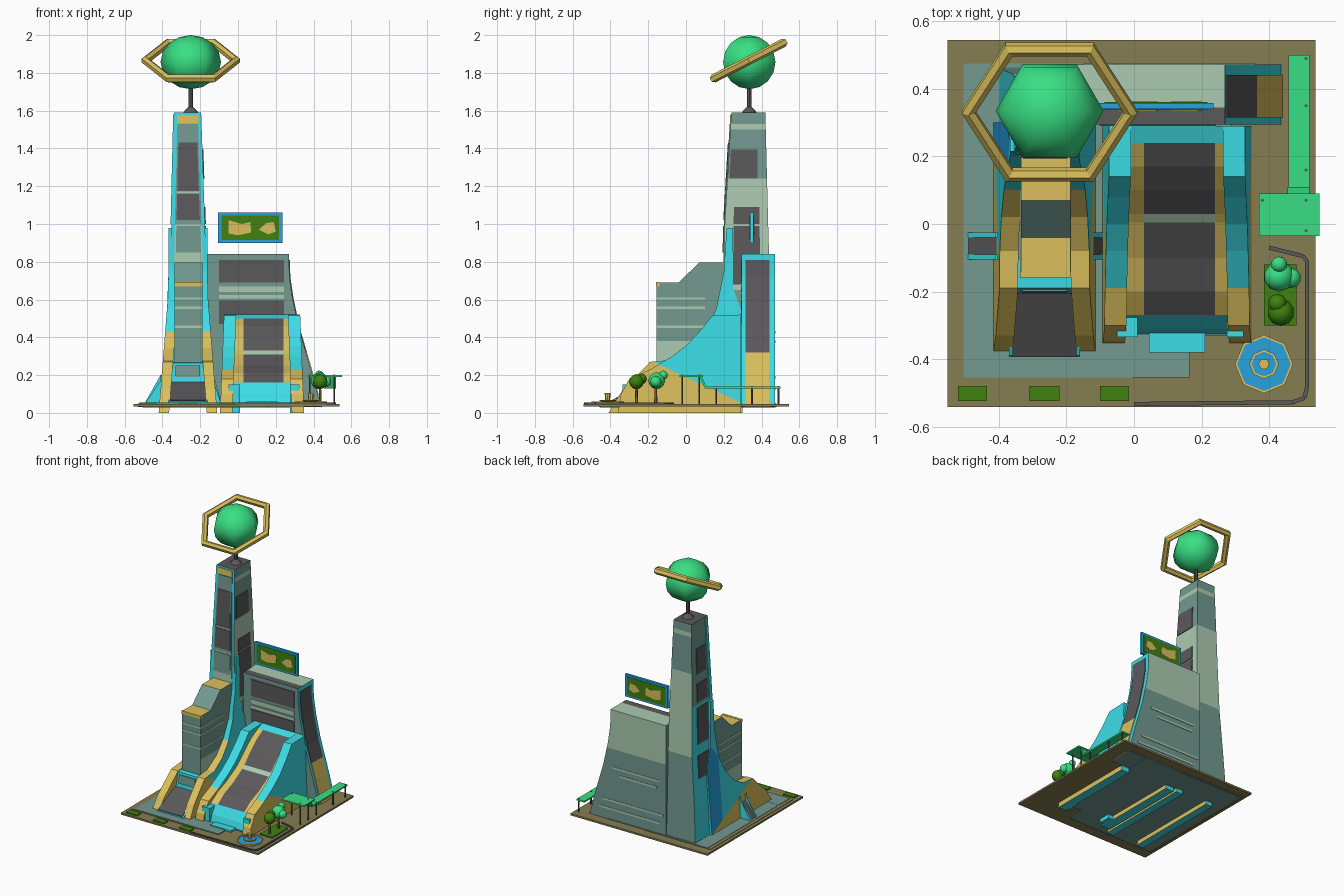
import bpy, bmesh, math
from mathutils import Vector

if "Cube" in bpy.data.objects:
    bpy.data.objects.remove(bpy.data.objects["Cube"])

def material(name, r, g, b):
    m = bpy.data.materials.new(name)
    m.diffuse_color = (r, g, b, 1)
    m.use_nodes = True
    m.node_tree.nodes["Principled BSDF"].inputs["Base Color"].default_value = m.diffuse_color
    return m

MATS = [material(*c) for c in (
    ("cyan", .05, .80, .88), ("gold", .71, .53, .11), ("teal", .17, .32, .28),
    ("pale_green", .41, .60, .44), ("charcoal", .105, .10, .105), ("green", .04, .74, .23),
    ("leaf_green", .05, .22, .005), ("olive", .235, .205, .085), ("blue", .02, .36, .74))]
CYAN, GOLD, TEAL, PALE, DARK, GREEN, LEAF, OLIVE, BLUE = range(9)

def finish(name, bm, rule, smooth=False):
    """rule: a colour index, or a function of (centre, normal)"""
    bmesh.ops.recalc_face_normals(bm, faces=bm.faces)
    for f in bm.faces:
        f.material_index = rule(f.calc_center_median(), f.normal) if callable(rule) else rule
        f.smooth = smooth
    me = bpy.data.meshes.new(name)
    bm.to_mesh(me)
    bm.free()
    for m in MATS:
        me.materials.append(m)
    ob = bpy.data.objects.new(name, me)
    bpy.context.collection.objects.link(ob)
    return ob

def cut(bm, co, no):
    bmesh.ops.bisect_plane(bm, geom=bm.verts[:] + bm.edges[:] + bm.faces[:], plane_co=co, plane_no=no)

def prism(name, pts, a, b, axis, rule, cuts=(), shear=None):
    """extrude a profile along x (points are y,z) or y (points are x,z)"""
    bm = bmesh.new()
    put = (lambda p, t: (t, p[0], p[1])) if axis == 'x' else (lambda p, t: (p[0], t, p[1]))
    A = [bm.verts.new(put(p, a)) for p in pts]
    B = [bm.verts.new(put(p, b)) for p in pts]
    bm.faces.new(A)
    bm.faces.new(B[::-1])
    for i in range(len(pts)):
        j = (i + 1) % len(pts)
        bm.faces.new((A[i], B[i], B[j], A[j]))
    bm.normal_update()
    bmesh.ops.triangulate(bm, faces=[f for f in bm.faces if len(f.verts) > 4])
    for co, no in cuts:
        cut(bm, co, no)
    if shear:
        for v in bm.verts:
            v.co.x += shear(v.co.z)
    return finish(name, bm, rule)

def box(name, x0, x1, y0, y1, z0, z1, rule):
    return prism(name, [(x0, z0), (x1, z0), (x1, z1), (x0, z1)], y0, y1, 'y', rule)

def plate(name, corners, rule, t=.006):
    """thin panel over four corners, both sides of its plane"""
    q = [Vector(c) for c in corners]
    n = (q[1] - q[0]).cross(q[2] - q[0]).normalized() * t / 2
    bm = bmesh.new()
    A = [bm.verts.new(c + n) for c in q]
    B = [bm.verts.new(c - n) for c in q]
    bm.faces.new(A)
    bm.faces.new(B[::-1])
    for i in range(4):
        bm.faces.new((A[i], B[i], B[(i + 1) % 4], A[(i + 1) % 4]))
    return finish(name, bm, rule)

def cone(name, x, y, z0, z1, r0, r1, seg, rule):
    bm = bmesh.new()
    bmesh.ops.create_cone(bm, cap_ends=True, segments=seg, radius1=r0, radius2=r1, depth=z1 - z0)
    bmesh.ops.translate(bm, verts=bm.verts, vec=(x, y, (z0 + z1) / 2))
    return finish(name, bm, rule)

def torus(name, loc, R, r, seg, sides, rule, tilt=0):
    bm = bmesh.new()
    P = [[bm.verts.new(((R + r * math.cos(b)) * math.cos(a), (R + r * math.cos(b)) * math.sin(a), r * math.sin(b)))
          for b in [math.tau * (j + .5) / sides for j in range(sides)]]
         for a in [math.tau * i / seg for i in range(seg)]]
    for i in range(seg):
        for j in range(sides):
            k, l = (i + 1) % seg, (j + 1) % sides
            bm.faces.new((P[i][j], P[k][j], P[k][l], P[i][l]))
    ob = finish(name, bm, rule)
    ob.location = loc
    ob.rotation_euler.x = tilt
    return ob

# ground plates
box("base_plate", -.552, .538, -.542, .545, .035, .048, OLIVE)
box("plaza_border", -.53, -.005, -.46, .48, .03, .051, OLIVE)
box("plaza_floor", -.505, .29, -.33, .475, .028, .053, TEAL)
box("plaza_front", -.505, .165, -.455, -.33, .028, .054, TEAL)

# tower: lofted sections (z, x0, x1, y0, y1)
SEC = [(.03, -.40, -.135, .15, .465), (.3, -.385, -.15, .19, .455), (.65, -.36, -.165, .2, .445),
       (1.0, -.352, -.175, .205, .435), (1.59, -.338, -.195, .24, .42)]
def tower_at(z):
    for s, e in zip(SEC, SEC[1:]):
        if z <= e[0]:
            t = (z - s[0]) / (e[0] - s[0])
            return [s[i] + t * (e[i] - s[i]) for i in range(1, 5)]
def tower_rule(c, n):
    if n.z > .8: return DARK
    if n.y < -.6: return CYAN
    if n.x < -.6: return CYAN if c.z < 1.0 else TEAL
    if n.x > .6 and c.z < .65: return TEAL
    return PALE if .65 < c.z < 1.24 or 1.5 < c.z < 1.53 else TEAL
bm = bmesh.new()
rings = []
for z in (.03, .3, .65, .85, 1.0, 1.24, 1.5, 1.53, 1.59):
    x0, x1, y0, y1 = tower_at(z)
    rings.append([bm.verts.new(p) for p in ((x0, y0, z), (x1, y0, z), (x1, y1, z), (x0, y1, z))])
for a, b in zip(rings, rings[1:]):
    for i in range(4):
        bm.faces.new((a[i], a[(i + 1) % 4], b[(i + 1) % 4], b[i]))
bm.faces.new(rings[0])
bm.faces.new(rings[-1])
finish("tower", bm, tower_rule)

# tower panels on the front and on both sides
def front_panel(name, z0, z1, ins, rule, lift=.002):
    a, b = tower_at(z0), tower_at(z1)
    plate(name, [(a[0] + ins, a[2] - lift, z0), (a[1] - ins, a[2] - lift, z0),
                 (b[1] - ins, b[2] - lift, z1), (b[0] + ins, b[2] - lift, z1)], rule)
def side_panel(name, side, z0, z1, f0, f1, rule):
    P = []
    for z, f in ((z0, f0), (z0, f1), (z1, f1), (z1, f0)):
        s = tower_at(z)
        P.append((s[side] + (.002 if side else -.002), s[2] + f * (s[3] - s[2]), z))
    plate(name, P, rule)
front_panel("tower_face_low", .79, 1.0, .018, PALE)
front_panel("tower_face_high", 1.0, 1.53, .018, TEAL)
front_panel("tower_gold_cap", 1.535, 1.578, .016, GOLD)
for z0, z1, m in ((.85, .99, TEAL), (1.02, 1.16, DARK), (1.175, 1.43, DARK)):
    front_panel("tower_window", z0, z1, .026, m, .006)
front_panel("tower_stripe", 1.162, 1.173, .022, PALE, .006)
side_panel("right_window", 1, 1.24, 1.395, .05, .76, DARK)
side_panel("right_panel", 1, .68, .99, .2, .8, DARK)
side_panel("right_panel_top", 1, 1.0, 1.09, .2, .8, DARK)
for z0, z1 in ((.48, .64), (.72, .98), (1.02, 1.15), (1.22, 1.4)):
    side_panel("left_window", 0, z0, z1, .25, .75, DARK)
side_panel("left_front_edge", 0, 1.0, 1.58, .02, .16, CYAN)

# globe on its stem, with a tilted ring
cone("stem_foot", -.25, .335, 1.585, 1.62, .045, .014, 8, DARK)
cone("stem", -.25, .335, 1.61, 1.74, .013, .013, 8, DARK)
bm = bmesh.new()
bmesh.ops.create_uvsphere(bm, u_segments=6, v_segments=8, radius=.16)
for v in bm.verts:  # corners of the hexagon point along x
    v.co = Vector((-.25 + v.co.y, .335 + v.co.x, 1.857 + v.co.z * .895))
finish("globe", bm, GREEN, True)
torus("globe_ring", (-.25, .332, 1.865), .24, .023, 6, 6, GOLD, math.radians(27))

# stepped block before the tower
prism("stepped_block", [(-.155, .05), (.24, .05), (.24, .795), (.07, .795), (-.04, .69), (-.155, .69)],
      -.335, -.188, 'x', lambda c, n: GOLD if n.z > .9 else PALE if c.z < .38 and abs(n.x) > .5 else TEAL,
      [((0, 0, .38), (0, 0, 1))])
box("step_trim", -.337, -.186, -.158, -.14, .67, .692, GOLD)
for z in (.55, .6, .45):
    box("step_stripe", -.337, -.186, -.157, .1, z, z + .012, PALE)

# tower buttress fins: cyan above a sloping line, gold below
LINE = [((0, -.13, .25), (0, .19, .41))]
def below(c):
    return (c.y + .13) * .19 + (c.z - .25) * .41 < 0
fin = [(-.41, 0), (-.33, .13), (-.19, .27), (-.08, .28), (.02, .34), (.1, .43), (.16, .55),
       (.2, .75), (.215, .98), (.25, .98), (.25, .66), (.3, .52), (.3, 0)]
for name, x0, x1, s in (("left_fin", -.42, -.365, 1), ("right_fin", -.165, -.11, -1)):
    def fin_rule(c, n, s=s):
        if abs(n.x) > .8:
            if below(c): return GOLD
            return BLUE if s > 0 and c.y > .17 and c.z < .6 else CYAN
        return GOLD if n.z > -.5 and c.z < .46 and c.y < .2 else CYAN
    prism(name, fin, x0, x1, 'x', fin_rule, LINE + [((0, .17, 0), (0, 1, 0))],
          lambda z, s=s: s * .052 * min(z / .65, 1))
# entrance with a dark ramp
prism("entrance", [(-.4, .03), (-.39, .06), (-.2, .16), (-.19, .265), (-.1, .27), (-.1, .03)], -.37, -.16, 'x', CYAN)
plate("entrance_ramp", [(-.36, -.392, .065), (-.17, -.392, .065), (-.17, -.205, .162), (-.36, -.205, .162)], DARK)
plate("entrance_panel", [(-.33, -.202, .19), (-.2, -.202, .19), (-.2, -.197, .25), (-.33, -.197, .25)], TEAL)
# side dormers
for x0, x1, xd in ((-.5, -.39, -.41), (-.085, -.14, -.13)):
    for y in (-.105, -.04):
        prism("dormer_cheek", [(x0, .04), (xd, .04), (xd, .2), (x1, .2)], y, y + .015, 'y', CYAN)
    prism("dormer_glass", [(x0, .04), (x1, .04), (x1, .18)], -.09, -.04, 'y', DARK)

# sloping hall: three deck lanes between two rails
deck = [(.29, .52), (.24, .50), (.17, .46), (.1, .4), (.03, .33), (.005, .31), (-.1, .25), (-.2, .21),
        (-.27, .16), (-.31, .1), (-.33, .04), (.29, .04)]
def lane(m, stripe):
    def rule(c, n):
        if abs(n.x) > .9 or n.z < .1 or not -.27 < c.y < .24: return CYAN
        return stripe if .005 < c.y < .03 else m
    return rule
prism("hall_glass_lane", deck, .03, .24, 'x', lane(DARK, PALE))
for x0, x1 in ((-.03, .03), (.24, .286)):
    prism("hall_gold_lane", deck, x0, x1, 'x', lane(GOLD, GOLD))
rail = [(.29, .52), (.14, .515), (.08, .44), (.0, .355), (-.08, .295), (-.19, .23), (-.3, .18), (-.345, .1), (-.36, 0), (.29, 0)]
for x0, x1, s in ((-.095, -.03, 1), (.285, .35, -1)):
    prism("hall_rail", rail, x0, x1, 'x',
          lambda c, n: GOLD if (abs(n.x) > .8 and below(c)) or (abs(n.x) < .8 and c.y < -.19 and c.z > .02) else CYAN,
          LINE, lambda z, s=s: s * .04 * z)
for x0, x1 in ((-.05, .01), (.275, .325)):
    box("hall_leg", x0, x1, -.335, -.25, 0, .15, CYAN)
box("hall_doorstep", .045, .21, -.38, -.3, .04, .06, CYAN)

# flared rear building
flare = [(.44, .03), (.395, .2), (.36, .32), (.325, .44), (.29, .6), (.272, .72), (.27, .84)]
def rear_rule(c, n):
    if n.z > .8: return DARK if c.y < .345 else PALE
    if n.x > .5: return CYAN
    return PALE if n.y > .5 and c.z > .56 else TEAL
prism("rear_building", [(-.17, .03)] + flare + [(-.17, .84)], .295, .472, 'y', rear_rule,
      [((0, 0, .56), (0, 0, 1)), ((0, .345, 0), (0, 1, 0))])
for (xa, za), (xb, zb) in zip(flare, flare[1:]):
    zt = min(zb, .81)
    plate("rear_side_panel", [(xa + .002, .315, za), (xa + .002, .442, za), (xb + .002, .442, zt), (xb + .002, .315, zt)],
          GOLD if zb < .33 else DARK)
for z0, z1, m in ((.69, .81, DARK), (.64, .67, PALE), (.605, .625, PALE), (.47, .595, DARK)):
    box("rear_front_panel", -.1, .243, .29, .298, z0, z1, m)
for z, x0, x1 in ((.42, -.12, .25), (.37, -.1, .2), (.18, -.15, .33), (.12, -.12, .36)):
    box("rear_back_stripe", x0, x1, .47, .475, z, z + .014, PALE)

# billboard with map shapes on both faces
box("sign_frame", -.105, .235, .34, .358, .9, 1.06, lambda c, n: CYAN if abs(n.x) > .5 else BLUE)
box("sign_screen", -.088, .218, .337, .361, .914, 1.046, LEAF)
for pts in ([(-.05, .95), (.0, .94), (.07, .955), (.065, 1.01), (.02, 1.0), (-.05, 1.02)],
            [(.11, .97), (.16, .945), (.2, .96), (.19, 1.01), (.15, 1.005)]):
    prism("sign_map_patch", pts, .335, .363, 'y', GOLD)

# green canopy walk
box("canopy_high", .37, .55, -.035, .09, .19, .2, GREEN)
prism("canopy_slope", [(.07, .195), (.1, .13), (.11, .135), (.08, .2)], .455, .52, 'x', GREEN)
box("canopy_low", .458, .52, .1, .5, .13, .14, GREEN)
for x, y, z in ((.51, .49, .14), (.51, .35, .14), (.51, .16, .14), (.38, .07, .2), (.51, .07, .2), (.51, -.02, .2)):
    cone("canopy_post", x, y, .035, z + .003, .005, .005, 6, DARK)

# planters and trees
for x0, x1, y0, y1 in ((.385, .482, -.3, -.12), (-.522, -.435, -.525, -.48), (-.31, -.22, -.525, -.48), (-.1, -.015, -.525, -.48)):
    box("planter", x0, x1, y0, y1, .04, .056, LEAF)
for x, y, z, r, m in ((.43, -.155, .17, .045, GREEN), (.465, -.16, .165, .03, GREEN), (.43, -.12, .2, .024, GREEN),
                      (.435, -.262, .165, .04, LEAF), (.425, -.235, .18, .028, LEAF)):
    bm = bmesh.new()
    bmesh.ops.create_icosphere(bm, subdivisions=2, radius=r)
    bmesh.ops.translate(bm, verts=bm.verts, vec=(x, y, z))
    finish("tree_crown", bm, m, True)
for y in (-.16, -.262):
    cone("tree_trunk", .435, y, .05, .14, .009, .006, 6, OLIVE)

# fountain
cone("fountain_basin", .385, -.415, .04, .056, .085, .085, 8, BLUE)
for r, z in ((.083, .056), (.04, .066)):
    torus("fountain_rim", (.385, -.415, z), r, .005, 8, 4, GOLD)
cone("fountain_bowl", .385, -.415, .05, .066, .02, .04, 8, BLUE)
cone("fountain_spout", .385, -.415, .06, .105, .012, .016, 8, GOLD)

# low dark kerb along the front right corner
path = [(.4, -.07), (.5, -.095), (.513, -.11), (.513, -.48), (.505, -.515), (.47, -.528), (0, -.533)]
for a, b in zip(path, path[1:]):
    d = Vector((b[1] - a[1], a[0] - b[0])).normalized() * .006
    plate("kerb", [(a[0] - d.x, a[1] - d.y, .05), (a[0] + d.x, a[1] + d.y, .05),
                   (b[0] + d.x, b[1] + d.y, .05), (b[0] - d.x, b[1] - d.y, .05)], DARK, .012)
